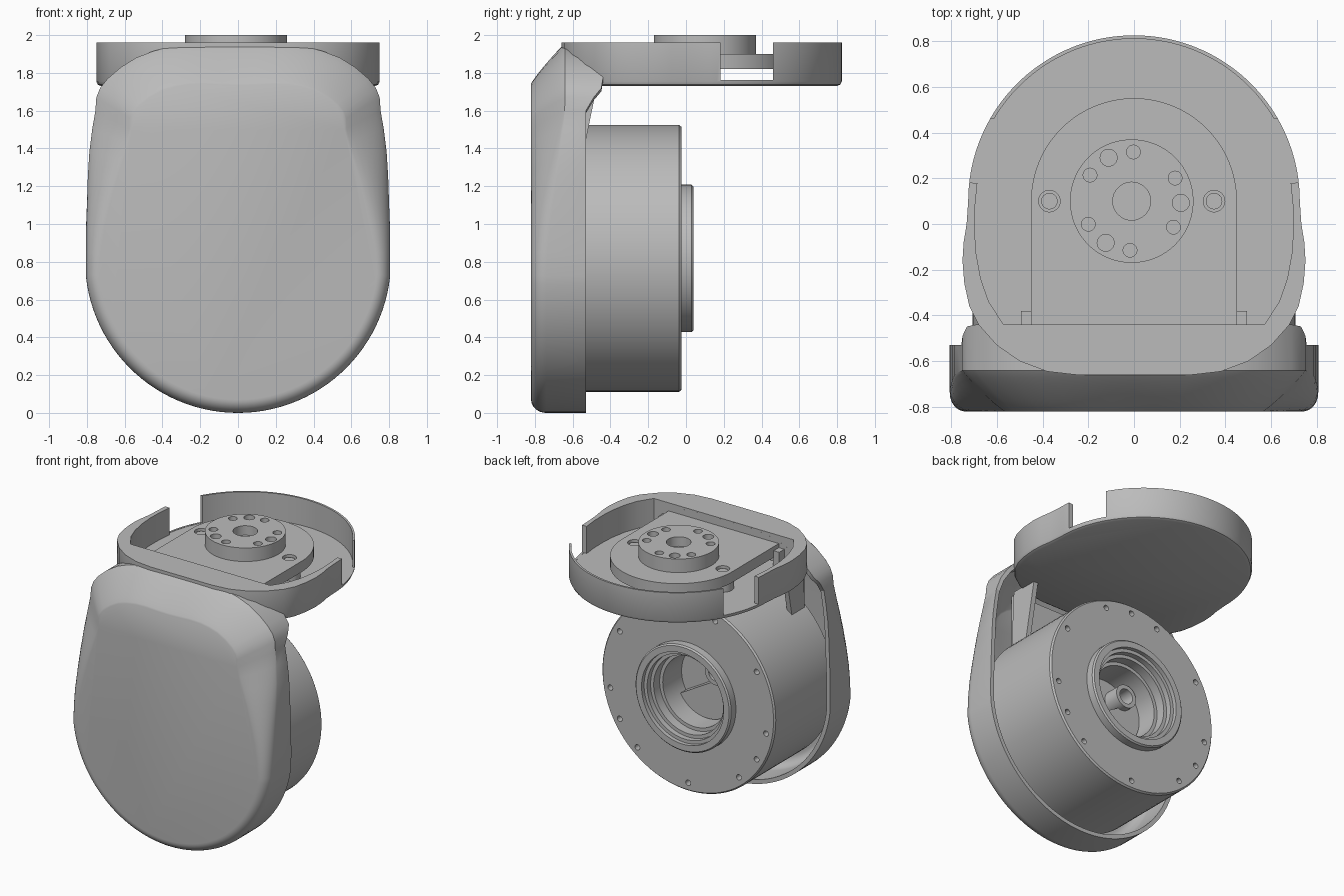
import bpy, bmesh
from math import sin, cos, pi, radians
from mathutils import Vector, Matrix

cube = bpy.data.objects.get("Cube")
if cube:
    bpy.data.objects.remove(cube, do_unlink=True)

grey = bpy.data.materials.new("plain_grey")
grey.use_nodes = True
grey.diffuse_color = (0.5, 0.5, 0.5, 1)
grey.node_tree.nodes["Principled BSDF"].inputs["Base Color"].default_value = (0.5, 0.5, 0.5, 1)


def add_object(name, bm):
    bmesh.ops.recalc_face_normals(bm, faces=bm.faces)
    mesh = bpy.data.meshes.new(name)
    bm.to_mesh(mesh)
    bm.free()
    mesh.materials.append(grey)
    obj = bpy.data.objects.new(name, mesh)
    bpy.context.collection.objects.link(obj)
    return obj


def loft(name, rings):
    """Skin matching rings of points and cap both ends."""
    bm = bmesh.new()
    rows = [[bm.verts.new(p) for p in ring] for ring in rings]
    for a, b in zip(rows, rows[1:]):
        for i in range(len(a)):
            j = (i + 1) % len(a)
            bm.faces.new((a[i], a[j], b[j], b[i]))
    bm.faces.new(rows[0])
    bm.faces.new(rows[-1])
    return add_object(name, bm)


def prism(name, outline, low, high):
    """Extrude an XY outline between two heights."""
    return loft(name, [[(x, y, z) for x, y in outline] for z in (low, high)])


def lathe(name, profile, centre, steps=96):
    """Turn (radius, y) points around the Y axis."""
    bm = bmesh.new()
    verts = [bm.verts.new((r, y, 0)) for r, y in profile]
    edges = [bm.edges.new(pair) for pair in zip(verts, verts[1:])]
    bmesh.ops.spin(bm, geom=verts + edges, cent=(0, 0, 0), axis=(0, 1, 0),
                   angle=2 * pi, steps=steps, use_duplicate=False)
    bmesh.ops.remove_doubles(bm, verts=bm.verts, dist=0.0005)
    bmesh.ops.translate(bm, verts=bm.verts, vec=centre)
    return add_object(name, bm)


def cylinders(name, items, depth, axis="Z"):
    """One object holding cylinders given as (centre, radius)."""
    bm = bmesh.new()
    turn = Matrix.Rotation(pi / 2, 4, "X") if axis == "Y" else Matrix()
    for centre, radius in items:
        bmesh.ops.create_cone(bm, cap_ends=True, segments=32, radius1=radius, radius2=radius,
                              depth=depth, matrix=Matrix.Translation(centre) @ turn)
    return add_object(name, bm)


def box(name, low, high):
    return prism(name, [(low[0], low[1]), (high[0], low[1]), (high[0], high[1]),
                        (low[0], high[1])], low[2], high[2])


def cut(obj, *cutters):
    """Subtract the cutters, keep the result and drop the cutters."""
    for cutter in cutters:
        cutter.hide_render = True
        mod = obj.modifiers.new("cut", "BOOLEAN")
        mod.operation, mod.solver, mod.object = "DIFFERENCE", "EXACT", cutter
    bpy.context.view_layer.update()
    deps = bpy.context.evaluated_depsgraph_get()
    mesh = bpy.data.meshes.new_from_object(obj.evaluated_get(deps))
    obj.modifiers.clear()
    obj.data = mesh
    for cutter in cutters:
        bpy.data.objects.remove(cutter, do_unlink=True)


def mirrored(half):
    """Close a right-hand half outline with its left-hand copy."""
    return half + [(-x, y) for x, y in reversed(half) if abs(x) > 0.001]


def arc(cx, cy, r, start, end, n):
    return [(cx + r * cos(radians(start + (end - start) * i / n)),
             cy + r * sin(radians(start + (end - start) * i / n))) for i in range(n + 1)]


def smoothstep(v, a, b):
    t = min(max((v - a) / (b - a), 0), 1)
    return t * t * (3 - 2 * t)


# Front shell: hollow cover, soft edge widening to a sloped shoulder
half = arc(0, 0.81, 0.81, -90, -6, 26) + [
    (0.806, 0.85), (0.805, 0.97), (0.8, 1.1), (0.795, 1.25), (0.787, 1.38), (0.772, 1.5),
    (0.755, 1.6), (0.75, 1.67), (0.73, 1.72), (0.69, 1.77), (0.62, 1.83), (0.54, 1.88),
    (0.45, 1.915), (0.36, 1.938), (0.25, 1.952), (0.12, 1.955), (0, 1.955)]
shell_outline = mirrored(half)


def shell_ring(angle, wall):
    ring = []
    for x, z in shell_outline:
        s = smoothstep(z, 0.7, 1.7)
        power = 2 / (2 - 0.9 * s)
        inward = Vector((-x, min(max(z, 0.81), 1.2) - z)).normalized()
        if angle is None:
            inset, y = wall, -0.53 + 0.82 * min(max(z - 1.62, 0), 0.11)
        else:
            inset = wall + (0.07 + 0.15 * s) * (1 - cos(angle) ** power)
            y = -0.82 + wall + (0.08 + 0.1 * s) * (1 - sin(angle) ** power)
        ring.append((x + inward.x * inset, y, z + inward.y * inset))
    return ring


angles = [pi / 2 * i / 8 for i in range(9)]
angles[-1] -= 1e-6
loft("front_shell",
     [shell_ring(a, 0) for a in reversed(angles)] + [shell_ring(None, 0), shell_ring(None, 0.03)]
     + [shell_ring(a, 0.03) for a in angles])

# Upper tray: rounded pan with thin walls and two side notches
sides = [(0.732, 0), (0.745, -0.08), (0.75, -0.16), (0.742, -0.26), (0.72, -0.36),
         (0.68, -0.44), (0.6, -0.53), (0.5, -0.6), (0.38, -0.645), (0.25, -0.66)]
tray_outline = mirrored(arc(0, 0.1, 0.725, 90, 0, 36) + sides)
rings = []
for z, inset in ((1.73, 0.025), (1.738, 0.008), (1.755, 0), (1.96, 0)):
    rings.append([(x * (1 - inset / 0.75), y * (1 - inset / 0.75), z) for x, y in tray_outline])
tray = loft("upper_tray", rings)
pocket = mirrored(arc(0, 0.1, 0.71, 90, 6.5, 36) + [
    (0.685, 0.18), (0.695, 0.08), (0.697, -0.03), (0.69, -0.13), (0.67, -0.24),
    (0.635, -0.34), (0.57, -0.44)])
cut(tray, prism("pocket_cutter", pocket, 1.76, 2.2),
    box("notch_cutter", (-1, 0.182, 1.762), (1, 0.46, 2.2)))

# Mounting pad with two screw holes, posts and end blocks
pad = prism("mounting_pad", mirrored(arc(0, 0.1, 0.45, 90, 0, 32) + [(0.45, -0.46)]), 1.82, 1.9)
screws = [(-0.37, 0.1, 1.86), (0.35, 0.1, 1.86)]
cut(pad, cylinders("screw_cutter", [(c, 0.047) for c in screws], 0.2))
cylinders("screw", [(c, 0.036) for c in screws], 0.05)
cylinders("pad_post", [((x, 0.1, 1.785), 0.075) for x, y, z in screws], 0.08)
for side, x in (("left", 0.47), ("right", -0.47)):
    box(side + "_pad_block", (x - 0.025, -0.45, 1.75), (x + 0.025, -0.38, 1.87))

# Output hub with a bore and three groups of three holes
hub_x, hub_y = -0.01, 0.1
hub = cylinders("output_hub", [((hub_x, hub_y, 1.945), 0.27)], 0.11)
bpy.data.objects.remove(hub, do_unlink=True)
hub = prism("output_hub", arc(hub_x, hub_y, 0.27, 0, 355, 71), 1.89, 2.0)
holes = [((hub_x, hub_y, 2), 0.083)]
for base in (-2, 118, 238):
    for step in (-30, 0, 30):
        a = radians(base + step)
        holes.append(((hub_x + 0.215 * cos(a), hub_y + 0.215 * sin(a), 2),
                      0.03 if step else 0.037))
cut(hub, cylinders("hub_cutter", holes, 0.14))

# Motor drum with stepped flange bore and bolt holes on the back face
centre = Vector((0, 0, 0.818))
drum = lathe("motor_drum", [
    (0, -0.72), (0.707, -0.72), (0.707, -0.037), (0.697, -0.025), (0.39, -0.025), (0.39, 0.03),
    (0.38, 0.04), (0.335, 0.04), (0.335, 0.01), (0.31, 0.01), (0.31, -0.03), (0.285, -0.03),
    (0.285, -0.1), (0.26, -0.1), (0.26, -0.32), (0, -0.32)], centre)
bolts = []
for base in (90, 210, 330):
    for step in (-20, 0, 20, 60):
        a = radians(base + step)
        bolts.append((centre + Vector((0.645 * cos(a), -0.03, 0.645 * sin(a))), 0.02))
cut(drum, cylinders("bolt_cutter", bolts, 0.08, "Y"))
lathe("bore_tube", [(0.055, -0.33), (0.055, -0.2), (0.085, -0.2), (0.085, -0.33)],
      centre + Vector((-0.1, 0, 0.12)), 40)
step_outline = arc(0, 0, 0.255, 150, 330, 32)
loft("bore_step", [[(x, y, centre.z + z) for x, z in step_outline] for y in (-0.33, -0.25)])

# Inner bracket: back plate and a sloping gusset on each side
box("bracket_plate", (-0.45, -0.74, 0.9), (0.45, -0.7, 1.74))
gusset = [(-0.72, 1.0), (-0.62, 1.0), (-0.47, 1.74), (-0.68, 1.74)]
for side, x in (("left", 0.46), ("right", -0.46)):
    loft(side + "_gusset", [[(x + dx, y, z) for y, z in gusset] for dx in (-0.018, 0.018)])

# Smooth shading with crisp edges
for obj in list(bpy.context.scene.objects):
    if obj.type == "MESH" and obj.data.materials and obj.data.materials[0] == grey:
        bpy.ops.object.select_all(action="DESELECT")
        obj.select_set(True)
        bpy.context.view_layer.objects.active = obj
        bpy.ops.object.shade_smooth_by_angle(angle=radians(32))
